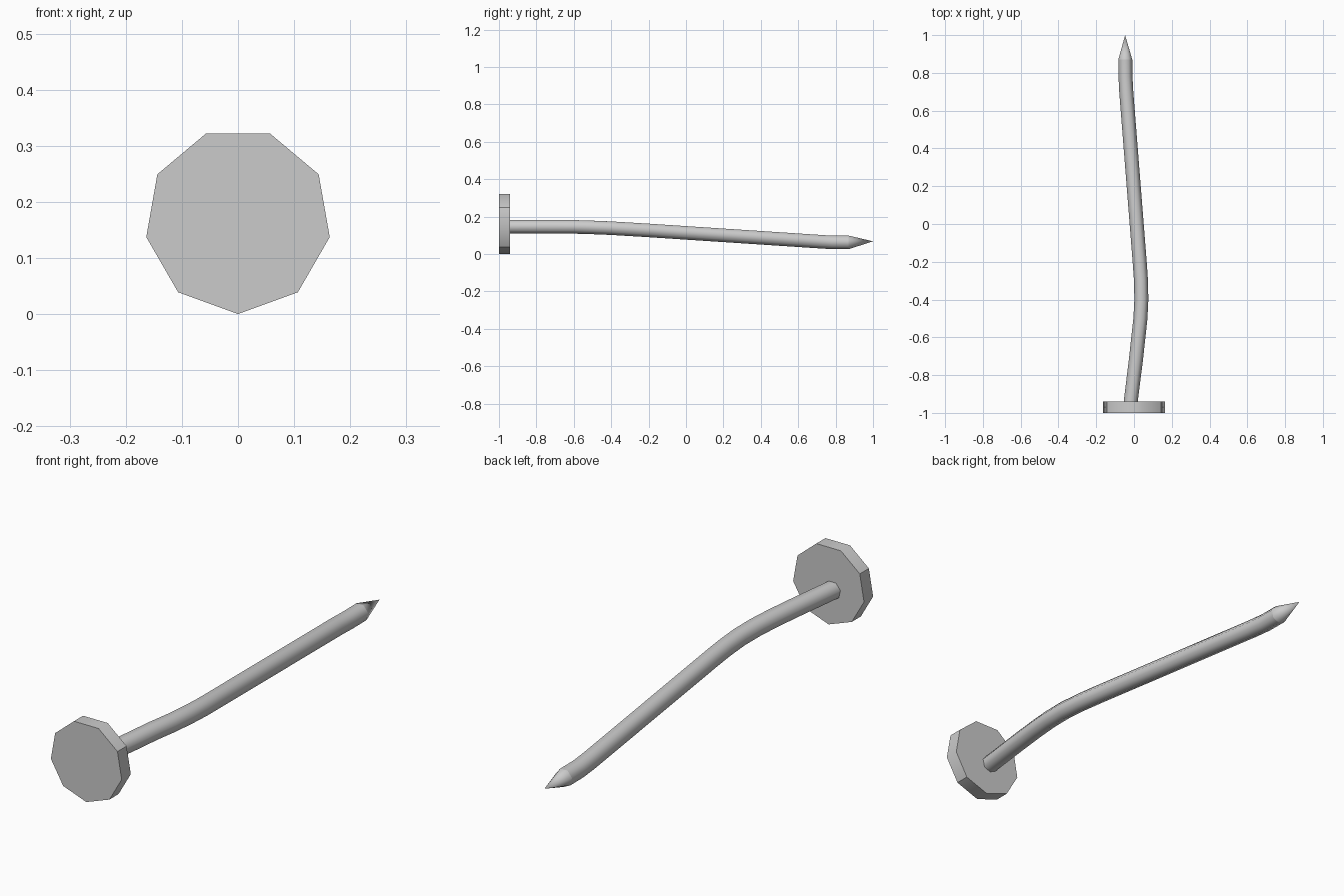
import bpy, bmesh, math
from mathutils import Vector

if "Cube" in bpy.data.objects:
    bpy.data.objects.remove(bpy.data.objects["Cube"])

SIDES = 7      # shaft cross-section
R = 0.038

def make(name, rings, tip=None, angle=40):
    """Skin a list of vertex rings; cap the start, and close on a tip or a cap."""
    bm = bmesh.new()
    loops = [[bm.verts.new(p) for p in ring] for ring in rings]
    n = len(loops[0])
    for a, b in zip(loops, loops[1:]):
        for i in range(n):
            j = (i + 1) % n
            bm.faces.new((a[i], a[j], b[j], b[i]))
    bm.faces.new(loops[0])
    if tip:
        t = bm.verts.new(tip)
        for i in range(n):
            bm.faces.new((loops[-1][i], loops[-1][(i + 1) % n], t))
    else:
        bm.faces.new(loops[-1])
    bmesh.ops.recalc_face_normals(bm, faces=bm.faces)
    me = bpy.data.meshes.new(name)
    bm.to_mesh(me)
    bm.free()
    ob = bpy.data.objects.new(name, me)
    bpy.context.collection.objects.link(ob)
    bpy.ops.object.select_all(action='DESELECT')
    ob.select_set(True)
    bpy.context.view_layer.objects.active = ob
    bpy.ops.object.shade_smooth_by_angle(angle=math.radians(angle))
    return ob

def ring(x, y, z, r, n, slope=0.0):
    """Ring facing along y, tilted to follow the path slope in x."""
    out = []
    for i in range(n):
        a = -math.pi / 2 + 2 * math.pi * i / n
        dx = r * math.cos(a)
        out.append(Vector((x + dx, y - dx * slope, z + r * math.sin(a))))
    return out

# Nine-sided flat head
make("nail_head", [ring(0, y, 0.166, 0.166, 9) for y in (-1.0, -0.94)])

# Bent shaft following a centre line
path = [(-0.018, -0.945, 0.147), (0.010, -0.72, 0.147), (0.023, -0.60, 0.147),
        (0.034, -0.50, 0.144), (0.039, -0.40, 0.140), (0.037, -0.30, 0.134),
        (0.030, -0.20, 0.128), (-0.041, 0.70, 0.069), (-0.045, 0.78, 0.064),
        (-0.046, 0.87, 0.064)]
rings = []
for i, p in enumerate(path):
    a, b = path[max(i - 1, 0)], path[min(i + 1, len(path) - 1)]
    s = 0 if i in (0, len(path) - 1) else (b[0] - a[0]) / (b[1] - a[1])
    rings.append(ring(*p, R, SIDES, s))
make("nail_shaft", rings, angle=65)

# Pointed tip
make("nail_tip", [ring(-0.046, 0.87, 0.064, R, SIDES)], tip=(-0.047, 1.0, 0.068), angle=65)
